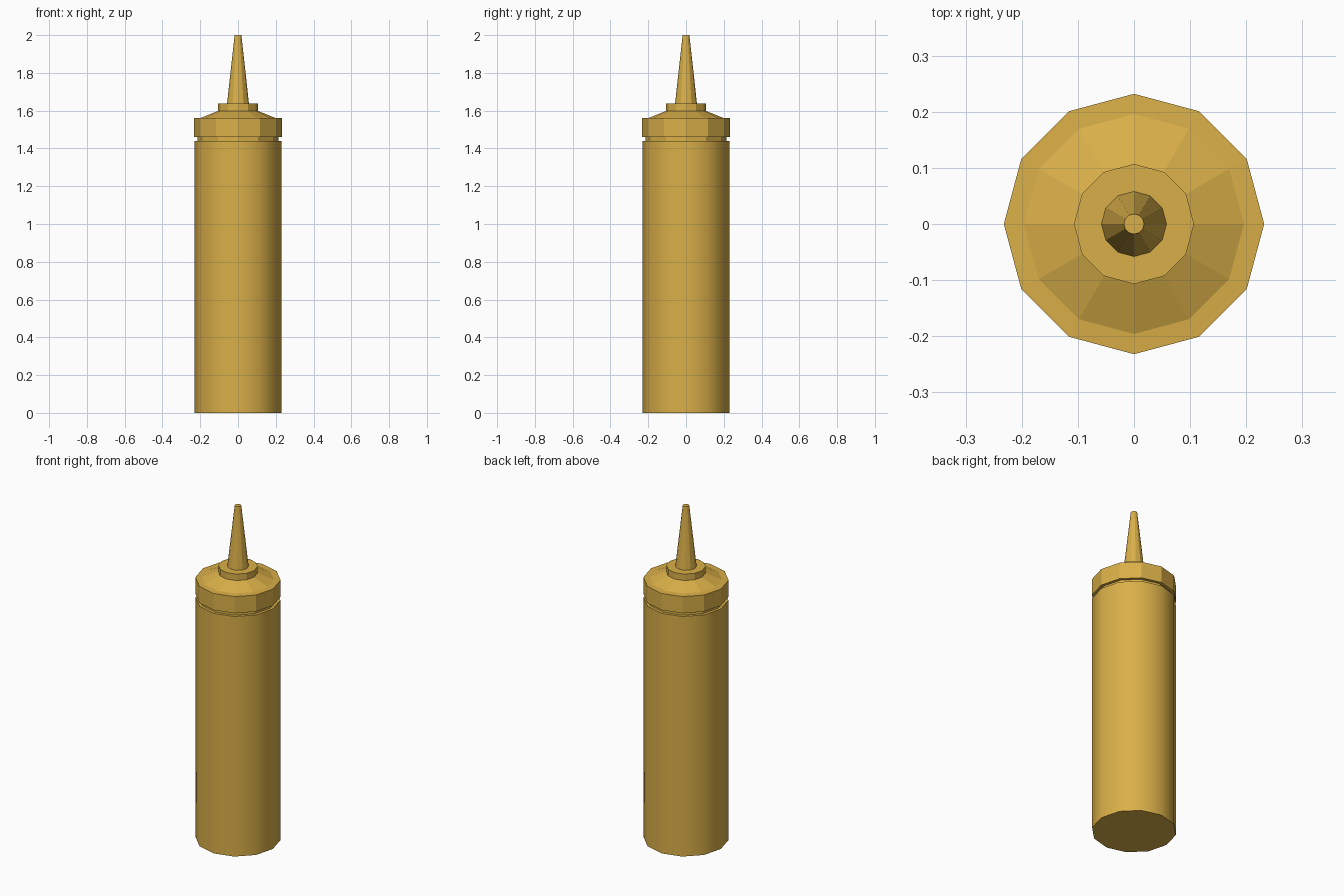
import bpy, bmesh, math

if "Cube" in bpy.data.objects:
    bpy.data.objects.remove(bpy.data.objects["Cube"])

SIDES = 12

mustard = bpy.data.materials.new("mustard yellow plastic")
mustard.diffuse_color = (0.70, 0.43, 0.065, 1.0)
mustard.use_nodes = True
mustard.node_tree.nodes["Principled BSDF"].inputs["Base Color"].default_value = mustard.diffuse_color


def lathe(name, profile, smooth=False):
    """Turn a list of (radius, height) points into a capped 12-sided solid."""
    bm = bmesh.new()
    rings = []
    for r, z in profile:
        rings.append([bm.verts.new((r * math.cos(2 * math.pi * i / SIDES),
                                    r * math.sin(2 * math.pi * i / SIDES), z))
                      for i in range(SIDES)])
    for a, b in zip(rings, rings[1:]):
        for i in range(SIDES):
            j = (i + 1) % SIDES
            bm.faces.new((a[i], a[j], b[j], b[i]))
    bm.faces.new(rings[0][::-1])
    bm.faces.new(rings[-1])
    # only the upright walls are smoothed, so the rims stay crisp
    bm.normal_update()
    for f in bm.faces:
        f.smooth = smooth and abs(f.normal.z) < 0.5
    for e in bm.edges:
        e.smooth = all(f.smooth for f in e.link_faces)
    mesh = bpy.data.meshes.new(name)
    bm.to_mesh(mesh)
    bm.free()
    mesh.materials.append(mustard)
    obj = bpy.data.objects.new(name, mesh)
    bpy.context.collection.objects.link(obj)
    return obj


# Tall smooth bottle body
lathe("bottle_body", [(0.231, 0), (0.231, 1.44)], smooth=True)

# Recessed neck showing in the gap under the cap
lathe("bottle_neck", [(0.214, 1.44), (0.214, 1.46)])

# Faceted screw cap: rim, narrow ledge, sloped shoulder and collar
lathe("cap", [(0.232, 1.46), (0.232, 1.56), (0.196, 1.562),
              (0.107, 1.598), (0.107, 1.637)])

# Tapered nozzle
lathe("nozzle", [(0.058, 1.637), (0.018, 2.0)])
